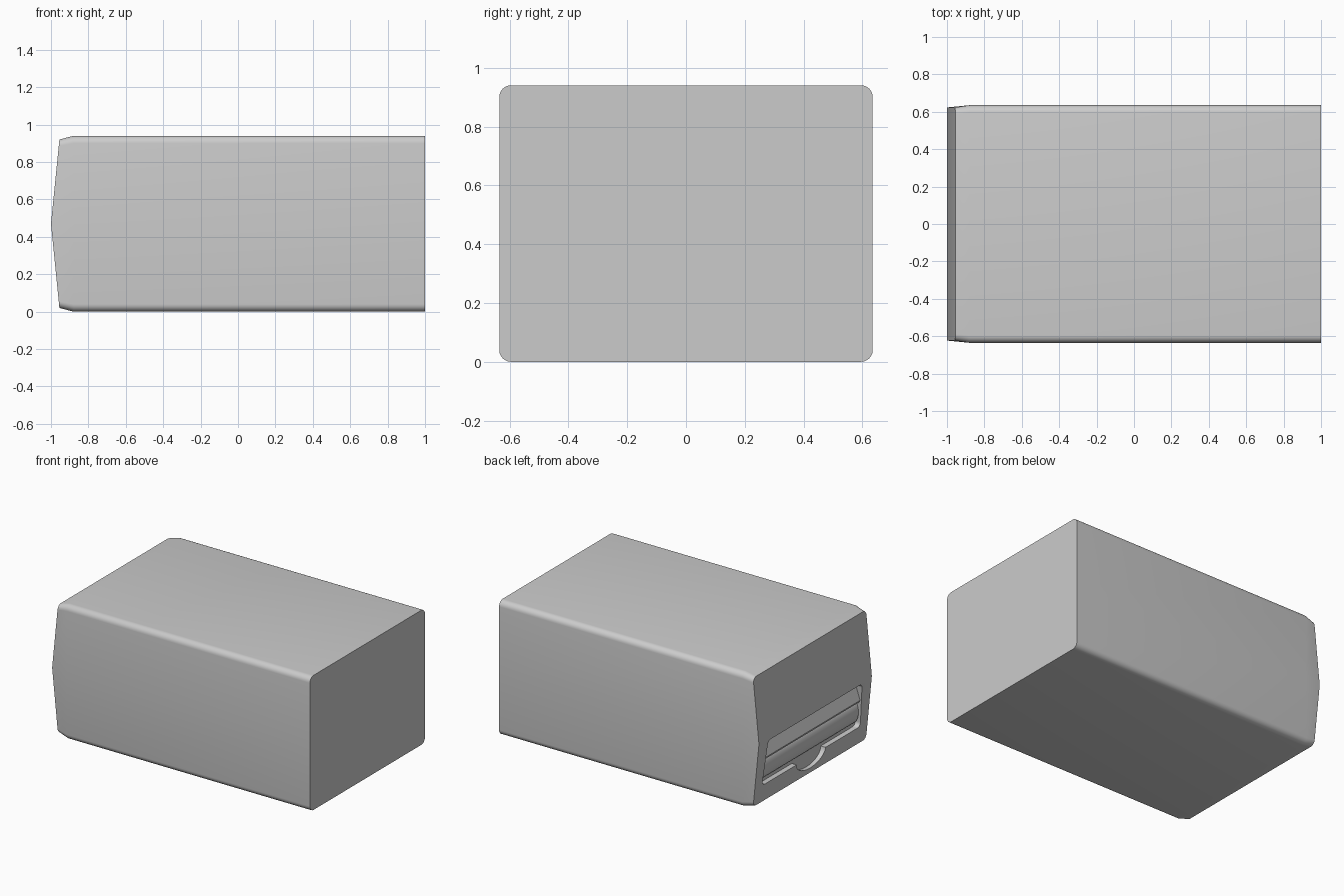
import bpy, bmesh
from math import sin, cos, pi

if "Cube" in bpy.data.objects:
    bpy.data.objects.remove(bpy.data.objects["Cube"])

MID = 0.47  # height of the front crease


def arc(cy, cz, ry, rz, a0, a1, n=6):
    return [(cy + ry * cos(a0 + (a1 - a0) * i / n),
             cz + rz * sin(a0 + (a1 - a0) * i / n)) for i in range(n + 1)]


def section(w, z0, z1, r):
    """Rounded rectangle with extra points at the crease height."""
    up = [(w, MID)] + arc(w - r, z1 - r, r, r, 0, pi / 2) + arc(-w + r, z1 - r, r, r, pi / 2, pi)
    low = [(-w, MID)] + arc(-w + r, z0 + r, r, r, pi, 1.5 * pi) + arc(w - r, z0 + r, r, r, 1.5 * pi, 2 * pi)
    return up + low


def finish(name, bm):
    bmesh.ops.recalc_face_normals(bm, faces=bm.faces[:])
    me = bpy.data.meshes.new(name)
    bm.to_mesh(me)
    bm.free()
    ob = bpy.data.objects.new(name, me)
    bpy.context.collection.objects.link(ob)
    return ob


def prism(name, pts, offset):
    bm = bmesh.new()
    f = bm.faces.new([bm.verts.new(p) for p in pts])
    ext = bmesh.ops.extrude_face_region(bm, geom=[f])["geom"]
    bmesh.ops.translate(bm, vec=offset, verts=[v for v in ext if isinstance(v, bmesh.types.BMVert)])
    return finish(name, bm)


def smooth(ob):
    bpy.ops.object.select_all(action='DESELECT')
    ob.select_set(True)
    bpy.context.view_layer.objects.active = ob
    bpy.ops.object.shade_smooth_by_angle(angle=0.4)


# Housing: lofted sections, tapered lip and creased front
bm = bmesh.new()
big = section(0.635, 0.0, 0.94, 0.04)
small = section(0.623, 0.02, 0.92, 0.035)
rings = [[bm.verts.new((x, y, z)) for y, z in big] for x in (1.0, -0.88)]
rings.append([bm.verts.new((-1 + 0.1 * abs(z - MID), y, z)) for y, z in small])
n = len(big)
for a, b in zip(rings, rings[1:]):
    for i in range(n):
        j = (i + 1) % n
        bm.faces.new((a[i], a[j], b[j], b[i]))
bm.faces.new(rings[0])
front = rings[-1]
bm.faces.new(front[:n // 2 + 1])
bm.faces.new(front[n // 2:] + front[:1])
housing = finish("housing", bm)

# Dispensing slot with a finger notch, cut into the lower front
half = (arc(0, 0.14, 0.16, 0.085, -pi / 2, 0, 10)
        + arc(0.51, 0.17, 0.03, 0.03, -pi / 2, 0)
        + arc(0.49, 0.425, 0.03, 0.03, 0, pi / 2))
outline = half + [(-y, z) for y, z in reversed(half[1:])]
cutter = prism("slot_cutter", [(-1.1, y, z) for y, z in outline], (0.17, 0, 0))
cutter.hide_render = True
cutter.hide_viewport = False
cut = housing.modifiers.new("slot", 'BOOLEAN')
cut.object = cutter
cut.solver = 'EXACT'
bpy.context.view_layer.objects.active = housing
housing.select_set(True)
bpy.ops.object.modifier_apply(modifier="slot")
bpy.data.objects.remove(cutter)
smooth(housing)

# Sloped guide bar across the upper slot
bar = [(-0.92, 0.455), (-0.942, 0.45), (-0.982, 0.335), (-0.975, 0.32), (-0.92, 0.32)]
guide = prism("guide_bar", [(x, -0.519, z) for x, z in bar], (0, 1.038, 0))
smooth(guide)

# Rounded paper roll edge filling the lower slot
roll = [(-0.92, 0.325)] + arc(-0.925, 0.245, 0.04, 0.08, pi / 2, 1.5 * pi, 12) + [(-0.92, 0.165)]
paper = prism("paper_edge", [(x, -0.525, z) for x, z in roll], (0, 1.05, 0))
smooth(paper)
